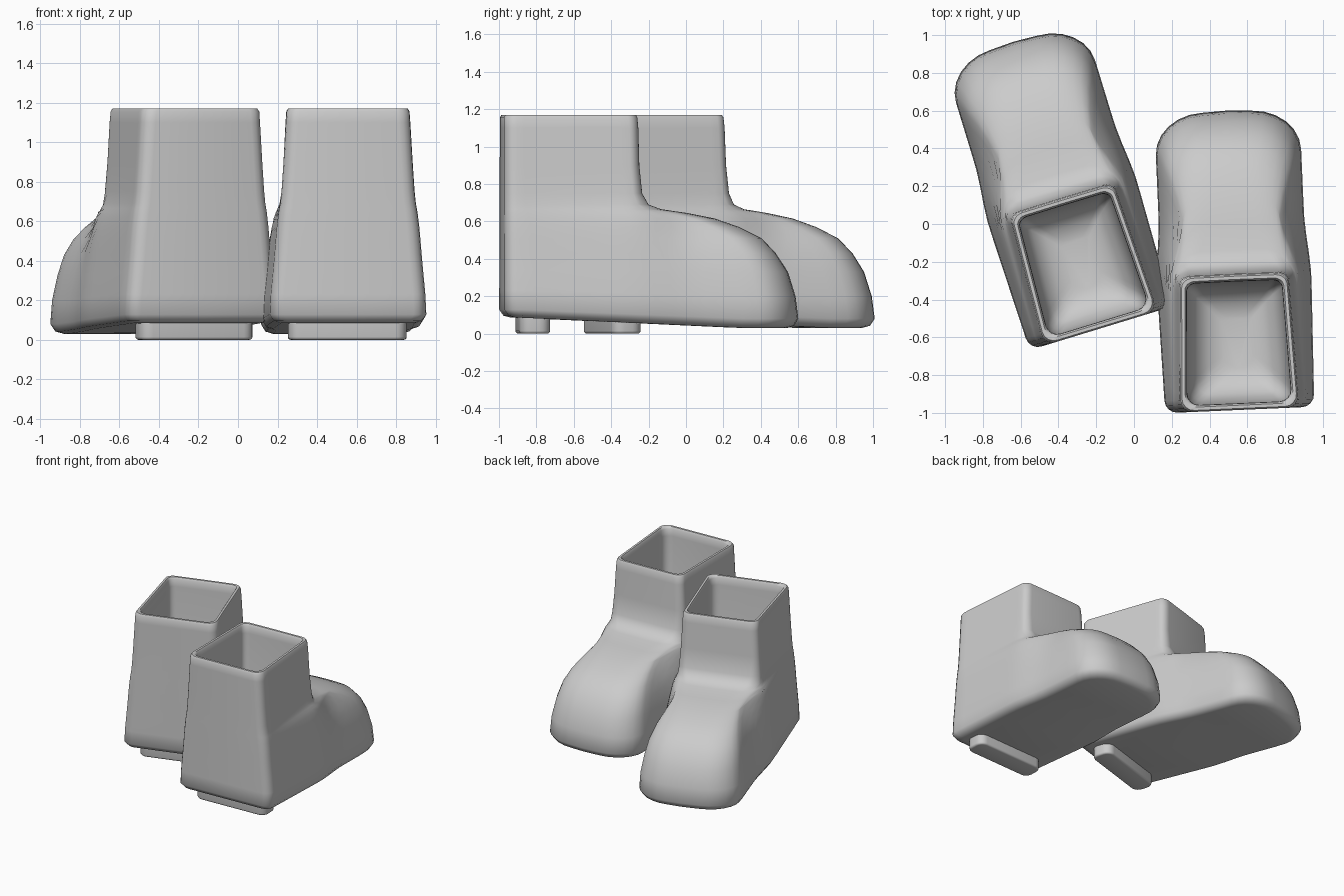
import bpy, bmesh, math
from mathutils import Vector

if "Cube" in bpy.data.objects:
    bpy.data.objects.remove(bpy.data.objects["Cube"])

BACK = -0.685

def smooth(t):
    t = max(0.0, min(1.0, t))
    return t * t * (3 - 2 * t)

def outline(z, front, wb, wm, wf, r, inset=0.0):
    """Horizontal slice of the boot: half outline mirrored into a closed ring."""
    back, front, r = BACK + inset, front - inset, max(r - inset * 0.3, 0.02)

    def width(y):
        if y < 0:
            return wb + (wm - wb) * (y - BACK) / -BACK - inset
        return wm + (wf - wm) * smooth(y / max(0.02, min(0.35, front))) - inset

    rb = 0.065
    half = [(0.0, back)]
    for i in range(5):                                   # heel corner
        a = math.pi / 2 * i / 4
        y = back + rb * (1 - math.cos(a))
        half.append((width(y) - rb * (1 - math.sin(a)), y))
    for i in range(1, 14):                               # side
        y = back + rb + (front - r - back - rb) * i / 14
        half.append((width(y), y))
    rx = r * 1.2
    for i in range(7):                                   # toe corner
        a = math.pi / 2 * i / 6
        y = front - r + r * math.sin(a)
        half.append((width(y) - rx * (1 - math.cos(a)), y - 0.02 * r * math.cos(a)))
    half.append((0.0, front + 0.03 * r))
    ring = half + [(-x, y) for x, y in half[-2:0:-1]]
    pts = []
    for x, y in ring:                                    # sole rises to the heel
        lift = 0.06 * max(0, min(1, (0.6 - y) / 1.2)) * max(0, 1 - z / 0.4)
        pts.append(Vector((x, y, z + lift)))
    return pts

# z, toe reach, half width at heel / ankle / toe, toe corner radius
FOOT = [
    (0.08, 0.895, 0.395, 0.410, 0.385, 0.21),
    (0.20, 0.880, 0.390, 0.405, 0.380, 0.21),
    (0.33, 0.840, 0.380, 0.390, 0.360, 0.20),
    (0.43, 0.775, 0.372, 0.380, 0.340, 0.18),
    (0.51, 0.700, 0.366, 0.370, 0.310, 0.17),
    (0.57, 0.580, 0.361, 0.360, 0.280, 0.15),
    (0.615, 0.45, 0.356, 0.350, 0.255, 0.12),
    (0.645, 0.30, 0.353, 0.340, 0.250, 0.10),
    (0.665, 0.16, 0.350, 0.330, 0.265, 0.08),
    (0.69, 0.090, 0.346, 0.320, 0.290, 0.06),
    (0.75, 0.055, 0.340, 0.310, 0.305, 0.05),
    (0.90, 0.040, 0.330, 0.300, 0.300, 0.05),
    (1.10, 0.035, 0.318, 0.290, 0.290, 0.05),
    (1.155, 0.03, 0.314, 0.286, 0.286, 0.05),
]
RIM = FOOT[-1][1:]

def boot_mesh():
    rings = [outline(0.03, *FOOT[0][1:], inset=0.06),
             outline(0.042, *FOOT[0][1:], inset=0.022)]
    rings += [outline(*row) for row in FOOT]
    # rolled rim, then the lining down to a bowl-shaped floor
    for z, inset in ((1.17, 0.008), (1.17, 0.025), (1.155, 0.034), (1.10, 0.036), (0.80, 0.04),
                     (0.65, 0.055), (0.57, 0.09), (0.52, 0.15), (0.50, 0.22)):
        rings.append(outline(z, *RIM, inset=inset))
    bm = bmesh.new()
    loops = [[bm.verts.new(p) for p in ring] for ring in rings]
    n = len(loops[0])
    for a, b in zip(loops, loops[1:]):
        for i in range(n):
            j = (i + 1) % n
            bm.faces.new((a[i], a[j], b[j], b[i]))
    bm.faces.new(loops[0][::-1])
    bm.faces.new(loops[-1])
    bmesh.ops.recalc_face_normals(bm, faces=bm.faces)
    mesh = bpy.data.meshes.new("boot")
    bm.to_mesh(mesh)
    bm.free()
    return mesh

def heel_mesh():
    bm = bmesh.new()
    bmesh.ops.create_cube(bm, size=1)
    for v in bm.verts:
        v.co = Vector((v.co.x * 0.60, v.co.y * 0.165 - 0.52, v.co.z * 0.11 + 0.055))
    upright = [e for e in bm.edges if abs(e.verts[0].co.z - e.verts[1].co.z) > 0.05]
    bmesh.ops.bevel(bm, geom=upright, offset=0.06, segments=5, profile=0.5, affect='EDGES')
    low = [e for e in bm.edges if all(v.co.z < 0.01 for v in e.verts)]
    bmesh.ops.bevel(bm, geom=low, offset=0.015, segments=3, profile=0.5, affect='EDGES')
    mesh = bpy.data.meshes.new("heel")
    bm.to_mesh(mesh)
    bm.free()
    return mesh

# The pair: the same boot placed twice, turned outwards
boot, heel = boot_mesh(), heel_mesh()
for side, pos, turn in (("right", (0.53, -0.30, 0), 2.5), ("left", (-0.375, 0.103, 0), 17.0)):
    for part, mesh in (("boot", boot), ("heel", heel)):
        ob = bpy.data.objects.new(f"{side}_{part}", mesh.copy())
        bpy.context.collection.objects.link(ob)
        ob.location = pos
        ob.rotation_euler.z = math.radians(turn)
        bpy.ops.object.select_all(action='DESELECT')
        ob.select_set(True)
        bpy.context.view_layer.objects.active = ob
        bpy.ops.object.shade_smooth_by_angle(angle=math.radians(50))
